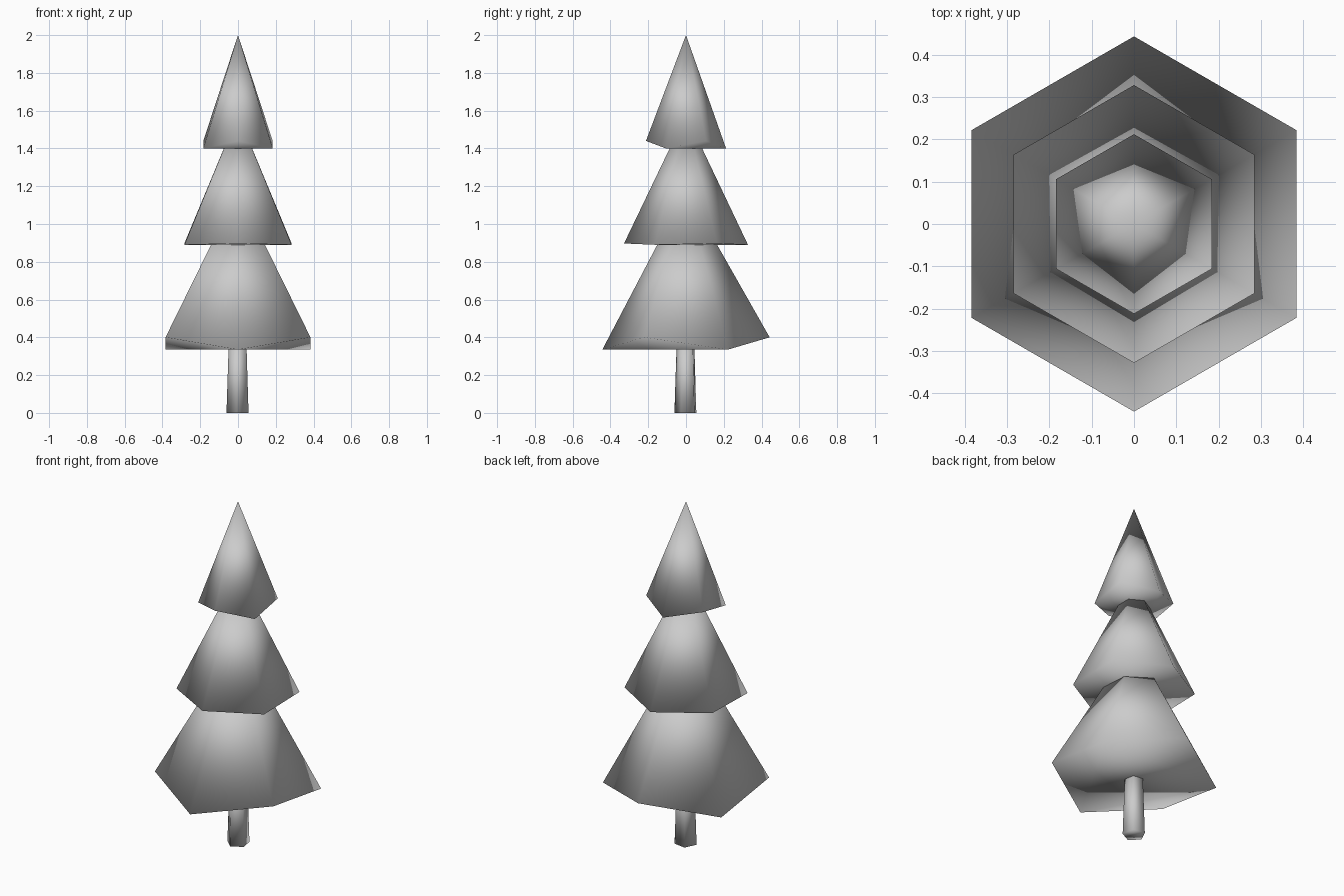
import bpy
import bmesh
from math import cos, sin, radians

if "Cube" in bpy.data.objects:
    bpy.data.objects.remove(bpy.data.objects["Cube"])

# One plain grey for the whole tree
grey = bpy.data.materials.new("light_grey")
grey.use_nodes = True
grey.diffuse_color = (0.6, 0.6, 0.6, 1)
grey.node_tree.nodes["Principled BSDF"].inputs["Base Color"].default_value = grey.diffuse_color


def ring(bm, radius, sides, start, heights):
    """Ring of vertices whose heights cycle through the given list."""
    verts = []
    for i in range(sides):
        a = radians(start + i * 360 / sides)
        verts.append(bm.verts.new((radius * cos(a), radius * sin(a), heights[i % len(heights)])))
    return verts


def finish(bm, name):
    bmesh.ops.recalc_face_normals(bm, faces=bm.faces)
    for face in bm.faces:
        face.smooth = True
    mesh = bpy.data.meshes.new(name)
    bm.to_mesh(mesh)
    bm.free()
    mesh.materials.append(grey)
    obj = bpy.data.objects.new(name, mesh)
    bpy.context.collection.objects.link(obj)


def branch_tier(name, radius, heights, apex):
    """Six-sided closed cone with a zigzag rim; the first corner faces the front."""
    bm = bmesh.new()
    rim = ring(bm, radius, 6, -90, heights)
    tip = bm.verts.new((0, 0, apex))
    for i in range(6):
        bm.faces.new((rim[i], rim[(i + 1) % 6], tip))
    # Underside: a triangle on the low corners and three flaps up to the high ones
    low = 0 if heights[0] < heights[1] else 1
    bm.faces.new([rim[low + k] for k in (4, 2, 0)])
    for k in (0, 2, 4):
        bm.faces.new((rim[(low + k + 2) % 6], rim[(low + k + 1) % 6], rim[low + k]))
    finish(bm, name)


branch_tier("lower_branches", 0.443, (0.335, 0.40), 1.18)
branch_tier("middle_branches", 0.328, (0.897, 0.89), 1.58)
branch_tier("upper_branches", 0.212, (1.44, 1.40), 2.0)

# Tapered five-sided trunk
bm = bmesh.new()
foot = ring(bm, 0.062, 5, 46, (0,))
top = ring(bm, 0.05, 5, 46, (0.36,))
for i in range(5):
    j = (i + 1) % 5
    bm.faces.new((foot[i], foot[j], top[j], top[i]))
bm.faces.new(foot[::-1])
bm.faces.new(top)
finish(bm, "trunk")
